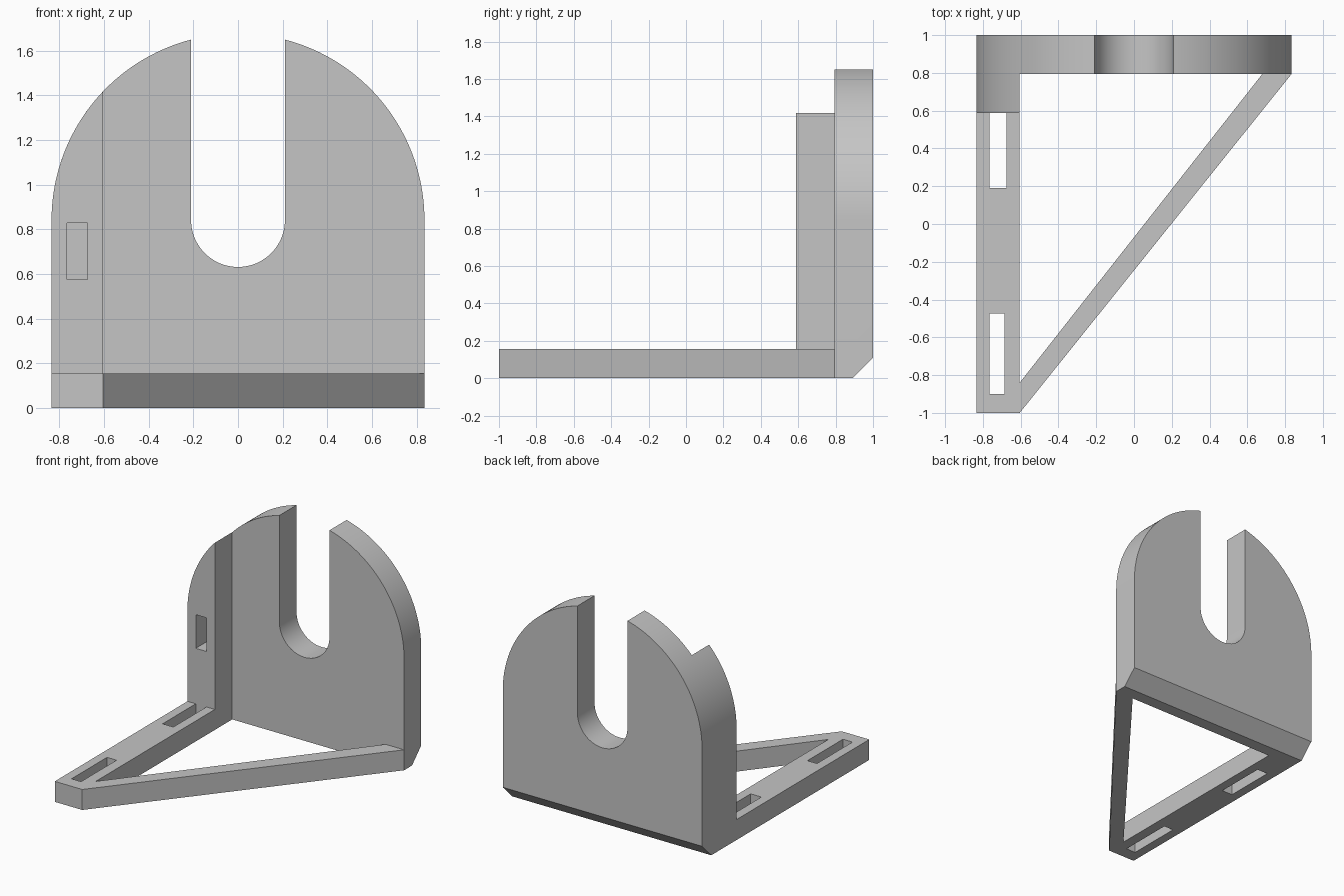
import bpy, bmesh, math
from mathutils import Vector

cube = bpy.data.objects.get("Cube")
if cube:
    bpy.data.objects.remove(cube, do_unlink=True)

grey = bpy.data.materials.new("plain grey")
grey.use_nodes = True
grey.diffuse_color = (0.56, 0.56, 0.56, 1)
grey.node_tree.nodes["Principled BSDF"].inputs["Base Color"].default_value = (0.56, 0.56, 0.56, 1)

HALF = 0.835      # half width, also arch radius
SLOT = 0.21       # half width of the cradle slot
AXIS = 0.842      # height of the arch centre
PLATE_Y = 0.795   # front of the upright plate
POST_Y = 0.587    # front of the side post
INNER = -0.605    # inner side of the post and base bar
BASE = 0.155      # base thickness


def arc(radius, start, end, steps):
    """Points of an arc about the arch centre, in (x, z)."""
    angles = [start + (end - start) * i / steps for i in range(steps + 1)]
    return [(radius * math.cos(a), AXIS + radius * math.sin(a)) for a in angles]


def extrude(name, points, depth, chamfer=None):
    """Solid from a closed loop of 3D points pushed along a depth vector."""
    bm = bmesh.new()
    face = bm.faces.new([bm.verts.new(p) for p in points])
    new = bmesh.ops.extrude_face_region(bm, geom=[face])["geom"]
    moved = [v for v in new if isinstance(v, bmesh.types.BMVert)]
    bmesh.ops.translate(bm, verts=moved, vec=depth)
    if chamfer:
        point, normal = chamfer
        cut = bmesh.ops.bisect_plane(bm, geom=bm.verts[:] + bm.edges[:] + bm.faces[:],
                                     plane_co=point, plane_no=normal, clear_outer=True)
        rim = [e for e in cut["geom_cut"] if isinstance(e, bmesh.types.BMEdge)]
        bmesh.ops.holes_fill(bm, edges=rim)
    bmesh.ops.recalc_face_normals(bm, faces=bm.faces[:])
    mesh = bpy.data.meshes.new(name)
    bm.to_mesh(mesh)
    bm.free()
    mesh.materials.append(grey)
    obj = bpy.data.objects.new(name, mesh)
    bpy.context.collection.objects.link(obj)
    return obj


def upright(name, outline, front, back, chamfer=None):
    return extrude(name, [(x, front, z) for x, z in outline], (0, back - front, 0), chamfer)


def flat(name, outline, low=0.0, high=BASE):
    return extrude(name, [(x, y, low) for x, y in outline], (0, 0, high - low))


def rect(x0, x1, y0, y1):
    return [(x0, y0), (x1, y0), (x1, y1), (x0, y1)]


def select(obj):
    bpy.ops.object.select_all(action='DESELECT')
    obj.select_set(True)
    bpy.context.view_layer.objects.active = obj


def cut_out(obj, cutter):
    mod = obj.modifiers.new("opening", 'BOOLEAN')
    mod.operation = 'DIFFERENCE'
    mod.solver = 'EXACT'
    mod.object = cutter
    select(obj)
    bpy.ops.object.modifier_apply(modifier=mod.name)
    bpy.data.objects.remove(cutter, do_unlink=True)


# Arched upright plate with an open U slot and a chamfered lower back edge
top_angle = math.acos(SLOT / HALF)
outline = [(-HALF, 0), (HALF, 0)]
outline += arc(HALF, 0, top_angle, 40)
outline += arc(SLOT, 0, -math.pi, 40)
outline += arc(HALF, math.pi - top_angle, math.pi, 40)
plate = upright("upright_plate", outline, PLATE_Y, 1.0,
                ((0, 0.89, 0), Vector((0, 1, -1)).normalized()))

# Side post following the same arch, with a pocket in its front
post_angle = math.acos(INNER / HALF)
outline = [(-HALF, BASE), (INNER, BASE)] + arc(HALF, post_angle, math.pi, 24)
post = upright("side_post", outline, POST_Y, PLATE_Y)
cut_out(post, upright("pocket_cutter", rect(-0.765, -0.675, 0.575, 0.83), POST_Y - 0.1, 0.77))

# Base bar with two strap slots
bar = flat("base_bar", rect(-HALF, INNER, -1.0, PLATE_Y))
for x1, y0, y1 in ((-0.685, -0.9, -0.475), (-0.675, 0.19, POST_Y)):
    cut_out(bar, flat("slot_cutter", rect(-0.765, x1, y0, y1), -0.1, BASE + 0.1))

# Diagonal brace from the front of the bar to the far side of the plate
brace = flat("diagonal_brace", [(INNER, -1.0), (HALF, PLATE_Y), (0.68, PLATE_Y), (INNER, -0.84)])

for part in (plate, post, bar, brace):
    select(part)
    bpy.ops.object.shade_smooth_by_angle(angle=math.radians(25))
